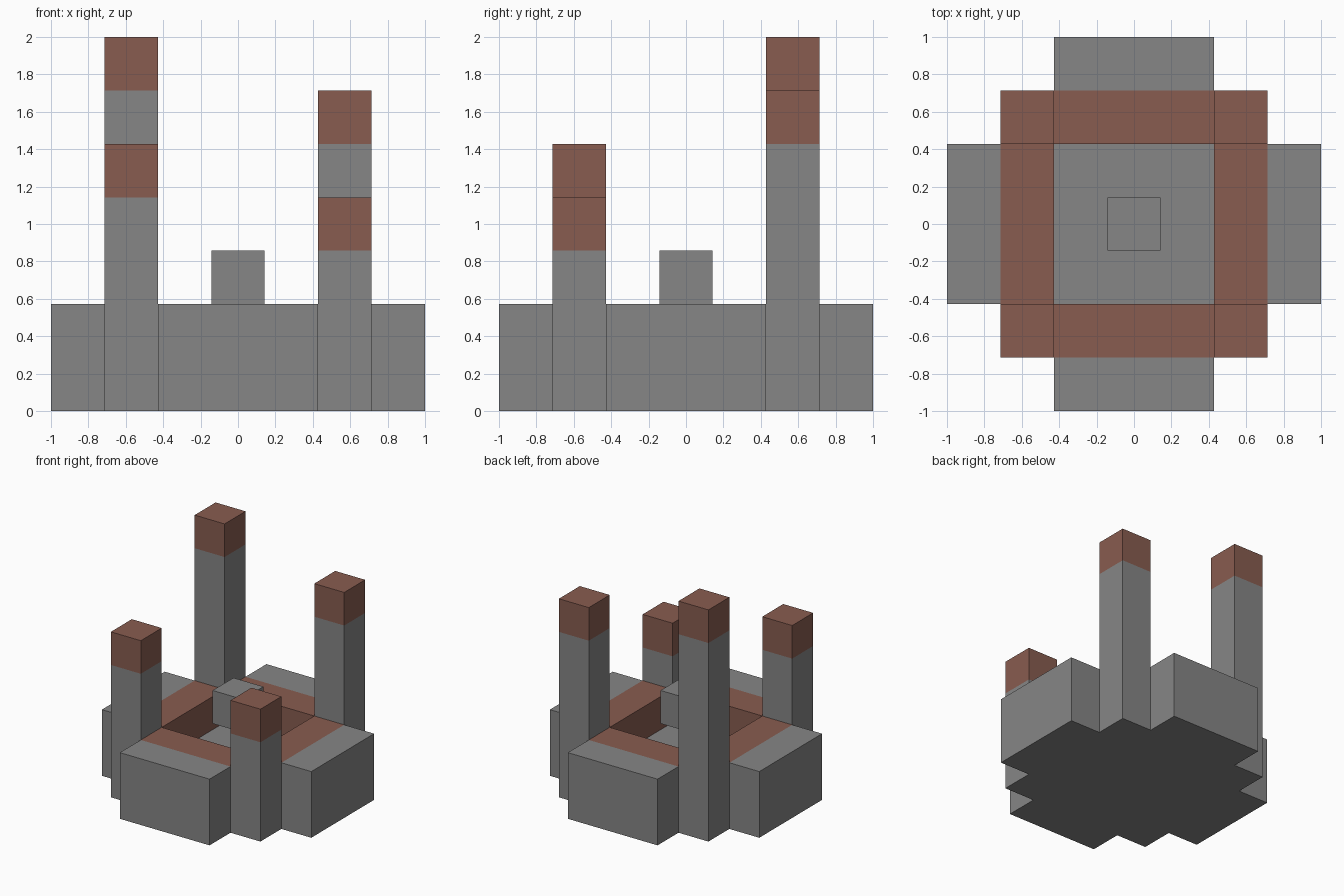
import bpy
import bmesh
from math import pi
from mathutils import Matrix, Vector

cube = bpy.data.objects.get("Cube")
if cube:
    bpy.data.objects.remove(cube, do_unlink=True)

U = 2 / 7  # edge length of one building block


def material(name, rgb):
    mat = bpy.data.materials.new(name)
    mat.use_nodes = True
    color = (*rgb, 1)
    mat.diffuse_color = color
    mat.node_tree.nodes["Principled BSDF"].inputs["Base Color"].default_value = color
    return mat


stone = material("grey stone", (0.238, 0.238, 0.238))
brick = material("red brown brick", (0.246, 0.107, 0.08))


def block(name, center, size, z, mat, turn=0):
    """Box in block units: plan centre, size, bottom height, quarter turns."""
    bm = bmesh.new()
    bmesh.ops.create_cube(bm, size=U)
    bmesh.ops.scale(bm, vec=Vector(size), verts=bm.verts)
    middle = Vector((center[0], center[1], z + size[2] / 2)) * U
    bmesh.ops.translate(bm, vec=middle, verts=bm.verts)
    bmesh.ops.transform(bm, matrix=Matrix.Rotation(turn * pi / 2, 4, "Z"), verts=bm.verts)
    mesh = bpy.data.meshes.new(name)
    bm.to_mesh(mesh)
    bm.free()
    mesh.materials.append(mat)
    obj = bpy.data.objects.new(name, mesh)
    bpy.context.collection.objects.link(obj)


# Sunken courtyard floor and the block hovering over it
block("courtyard_floor", (0, 0), (3, 3, 1), 0, stone)
block("center_block", (0, 0), (1, 1, 1), 2, stone)

# Four sides: outer stone wall, inner footing and brick rim
for turn, side in enumerate(("front", "left", "back", "right")):
    block(side + "_outer_wall", (0, -3), (3, 1, 2), 0, stone, turn)
    block(side + "_footing", (0, -2), (3, 1, 1), 0, stone, turn)
    block(side + "_brick_rim", (0, -2), (3, 1, 1), 1, brick, turn)

# Corner towers of rising height, each with a brick cap
towers = {
    "front_left": (2, -2, 4),
    "front_right": (-2, -2, 5),
    "back_left": (2, 2, 6),
    "back_right": (-2, 2, 7),
}
for corner, (x, y, height) in towers.items():
    block(corner + "_tower", (x, y), (1, 1, height - 1), 0, stone)
    block(corner + "_tower_cap", (x, y), (1, 1, 1), height - 1, brick)
